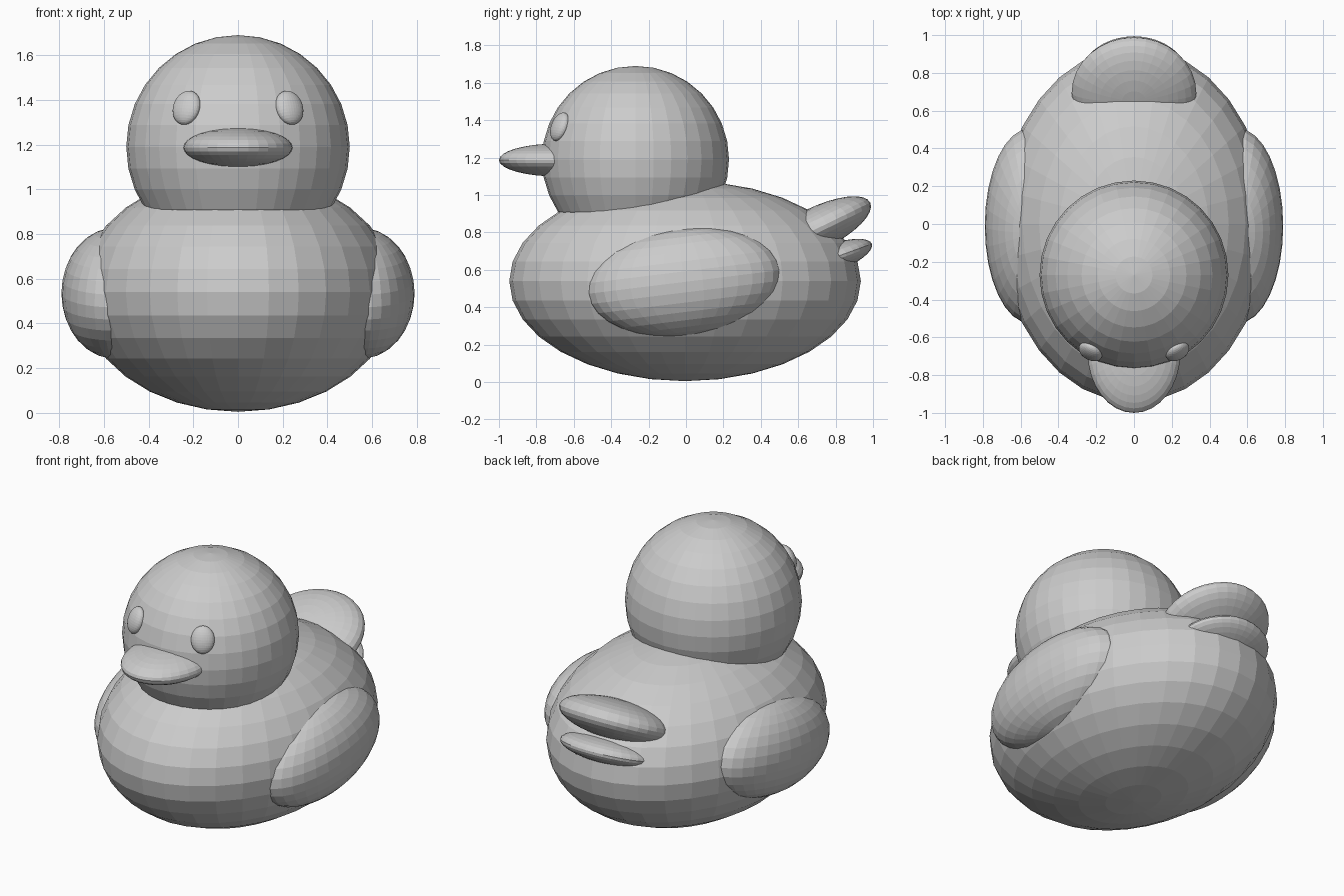
import bpy, bmesh, math
from mathutils import Matrix, Vector

if "Cube" in bpy.data.objects:
    bpy.data.objects.remove(bpy.data.objects["Cube"])

grey = bpy.data.materials.new("plain_grey")
grey.diffuse_color = (0.6, 0.6, 0.6, 1)
grey.use_nodes = True
grey.node_tree.nodes["Principled BSDF"].inputs["Base Color"].default_value = grey.diffuse_color


def ellipsoid(name, center, radii, rotation=Matrix()):
    """Flat-shaded sphere stretched to radii, rotated, then placed."""
    bm = bmesh.new()
    bmesh.ops.create_uvsphere(bm, u_segments=32, v_segments=16, radius=1)
    bm.transform(Matrix.Translation(center) @ rotation @ Matrix.Diagonal((*radii, 1)))
    mesh = bpy.data.meshes.new(name)
    bm.to_mesh(mesh)
    bm.free()
    mesh.materials.append(grey)
    obj = bpy.data.objects.new(name, mesh)
    bpy.context.collection.objects.link(obj)
    return obj


def tilt(degrees):
    """Raise the rear end of a part."""
    return Matrix.Rotation(math.radians(degrees), 4, 'X')


# Body and head
ellipsoid("body", (0, -0.005, 0.54), (0.71, 0.94, 0.535))
head_center = Vector((0, -0.27, 1.19))
ellipsoid("head", head_center, (0.5, 0.5, 0.5))

# Flat rounded beak
ellipsoid("beak", (0, -0.685, 1.187), (0.245, 0.315, 0.088))

# Two stacked tail feathers
ellipsoid("upper_tail", (0, 0.695, 0.818), (0.33, 0.323, 0.115), tilt(26))
ellipsoid("lower_tail", (0, 0.768, 0.657), (0.29, 0.24, 0.076), tilt(20))

# Wings and eyes on both sides
for side, label in ((-1, "left"), (1, "right")):
    ellipsoid(label + "_wing", (side * 0.55, -0.01, 0.535), (0.24, 0.52, 0.288), tilt(7))
    eye = Vector((side * 0.23, -0.675, 1.365))
    facing = (eye - head_center).to_track_quat('-Y', 'Z').to_matrix().to_4x4()
    ellipsoid(label + "_eye", eye, (0.067, 0.038, 0.08), facing)
